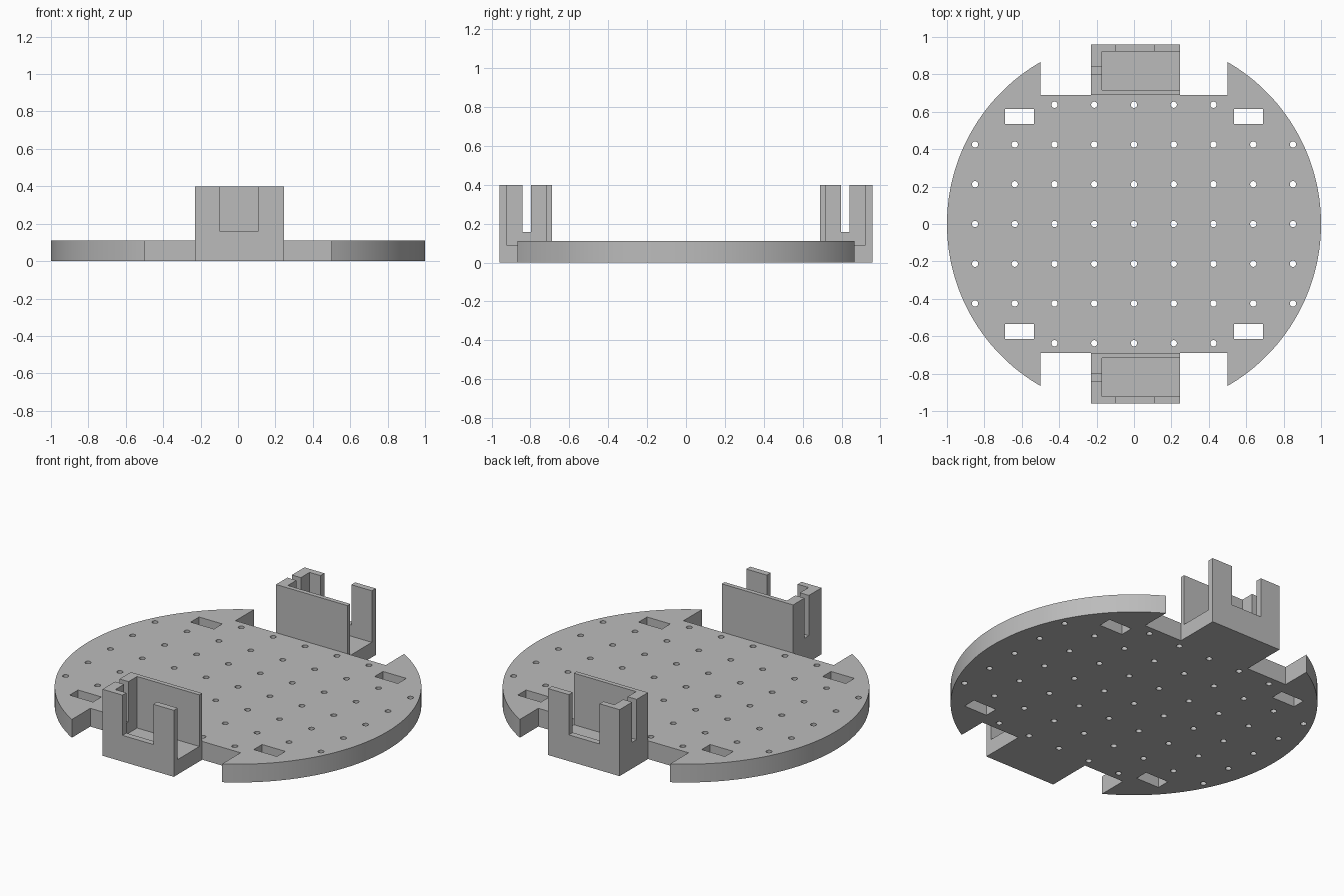
import bpy
import bmesh
from math import cos, sin, radians, tau

if "Cube" in bpy.data.objects:
    bpy.data.objects.remove(bpy.data.objects["Cube"], do_unlink=True)

grey = bpy.data.materials.new("plain grey")
grey.use_nodes = True
grey.diffuse_color = (0.5, 0.5, 0.5, 1)
bsdf = next(n for n in grey.node_tree.nodes if n.type == 'BSDF_PRINCIPLED')
bsdf.inputs["Base Color"].default_value = grey.diffuse_color

THICK = 0.11      # plate thickness
NOTCH_X = 0.5     # half width of the end notches
NOTCH_Y = 0.69    # depth line of the end notches
PITCH = 0.2125    # hole grid spacing


def finish(bm, name):
    mesh = bpy.data.meshes.new(name)
    bmesh.ops.recalc_face_normals(bm, faces=bm.faces)
    bm.to_mesh(mesh)
    bm.free()
    mesh.materials.append(grey)
    obj = bpy.data.objects.new(name, mesh)
    bpy.context.collection.objects.link(obj)
    return obj


def box(name, x, y, z):
    bm = bmesh.new()
    bmesh.ops.create_cube(bm, size=1)
    for v in bm.verts:
        for i, (lo, hi) in enumerate((x, y, z)):
            v.co[i] = hi if v.co[i] > 0 else lo
    return finish(bm, name)


def select_only(obj):
    bpy.ops.object.select_all(action='DESELECT')
    obj.select_set(True)
    bpy.context.view_layer.objects.active = obj


def circle(cx, cy, r, n):
    return [(cx + r * cos(tau * i / n), cy + r * sin(tau * i / n)) for i in range(n)]


# Plate outline: two arcs joined by the straight notch edges
def arc(start):
    return [(cos(radians(a)), sin(radians(a))) for a in range(start, start + 121, 2)]


loops = [arc(-60) + [(NOTCH_X, NOTCH_Y), (-NOTCH_X, NOTCH_Y)]
         + arc(120) + [(-NOTCH_X, -NOTCH_Y), (NOTCH_X, -NOTCH_Y)]]

# Grid of round holes, shorter rows next to the notches
for row in range(-3, 4):
    half = 2 if abs(row) == 3 else 4
    for col in range(-half, half + 1):
        loops.append(circle(col * PITCH, row * PITCH, 0.017, 16))

# Four rectangular slots
for sx in (-1, 1):
    for sy in (-1, 1):
        loops.append([(sx * x, sy * y) for x, y in
                      ((0.535, 0.535), (0.69, 0.535), (0.69, 0.615), (0.535, 0.615))])

bm = bmesh.new()
for loop in loops:
    verts = [bm.verts.new((x, y, 0)) for x, y in loop]
    for a, b in zip(verts, verts[1:] + verts[:1]):
        bm.edges.new((a, b))
bmesh.ops.triangle_fill(bm, use_beauty=True, edges=bm.edges[:], normal=(0, 0, 1))
bottom = bm.faces[:]
extruded = bmesh.ops.extrude_face_region(bm, geom=bottom, use_keep_orig=True)
for v in extruded["geom"]:
    if isinstance(v, bmesh.types.BMVert):
        v.co.z = THICK
plate = finish(bm, "base_plate")
select_only(plate)
bpy.ops.object.shade_smooth_by_angle(angle=radians(30))

# Motor brackets: block with a cavity open to one side, a window and a slot
for name, s in (("front_bracket", -1), ("back_bracket", 1)):
    def span(a, b):
        return tuple(sorted((s * a, s * b)))

    bracket = box(name, (-0.23, 0.245), span(NOTCH_Y, 0.96), (0, 0.4))
    cuts = {
        "cavity": ((-0.17, 0.4), span(0.717, 0.923), (0.09, 0.5)),
        "window": ((-0.097, 0.108), span(0.85, 1.05), (0.158, 0.5)),
        "slot": ((-0.3, -0.1), span(0.798, 0.84), (0.158, 0.5)),
    }
    for cut, dims in cuts.items():
        cutter = box(name + "_" + cut, *dims)
        cutter.hide_render = True
        mod = bracket.modifiers.new(cut, 'BOOLEAN')
        mod.operation = 'DIFFERENCE'
        mod.solver = 'EXACT'
        mod.object = cutter
        select_only(bracket)
        bpy.ops.object.modifier_apply(modifier=mod.name)
        bpy.data.objects.remove(cutter, do_unlink=True)
